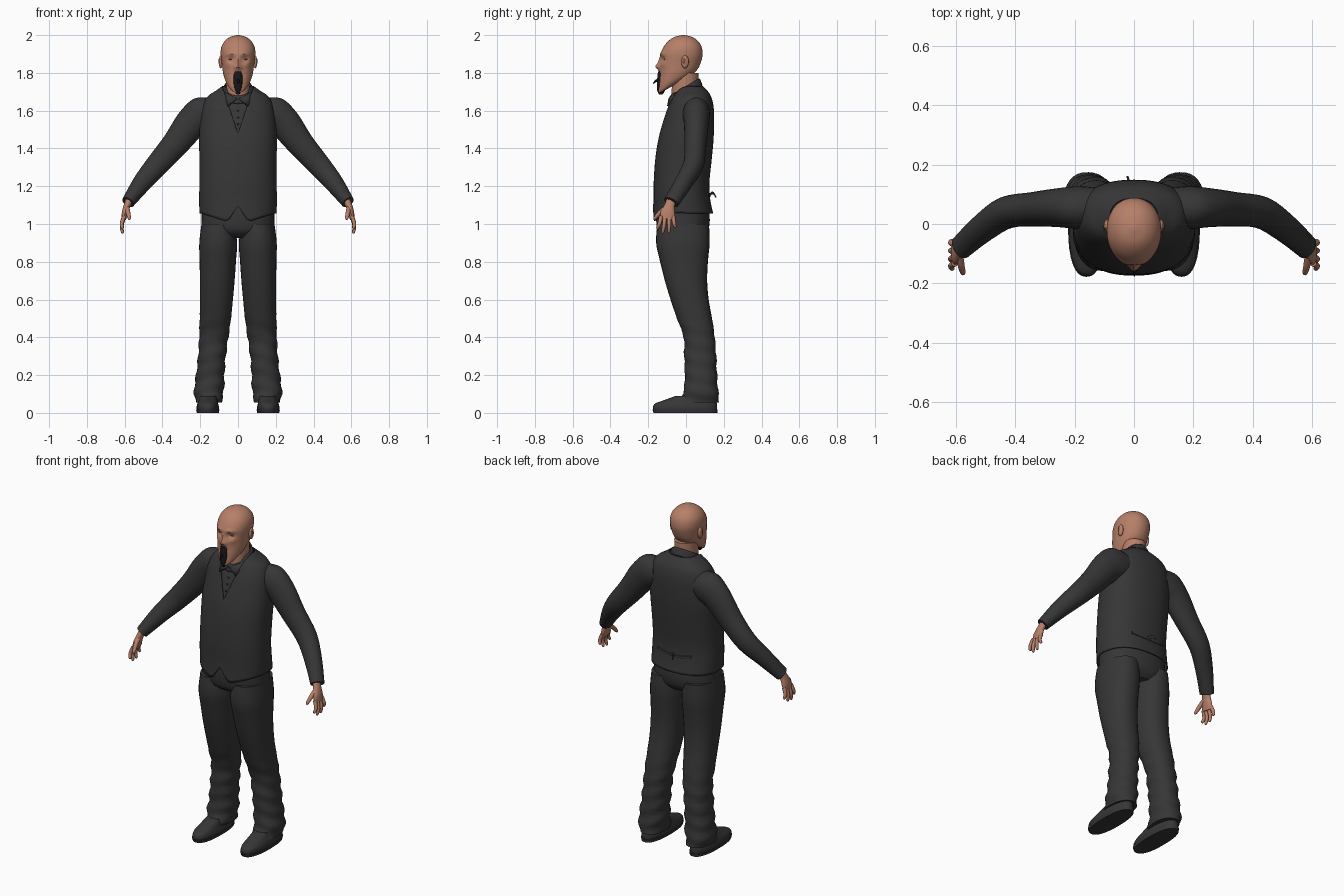
import bpy, bmesh, math
from mathutils import Vector

if "Cube" in bpy.data.objects:
    bpy.data.objects.remove(bpy.data.objects["Cube"], do_unlink=True)


def material(name, rgb):
    m = bpy.data.materials.new(name)
    m.use_nodes = True
    m.diffuse_color = (*rgb, 1)
    bsdf = m.node_tree.nodes["Principled BSDF"]
    bsdf.inputs["Base Color"].default_value = (*rgb, 1)
    bsdf.inputs["Roughness"].default_value = 0.8
    return m


SUIT = material("charcoal cloth", (0.037, 0.037, 0.038))
SKIN = material("warm skin", (0.47, 0.215, 0.14))
HAIR = material("black hair", (0.009, 0.009, 0.01))
LID = material("shaded skin", (0.2, 0.08, 0.05))


def finish(name, bm, mat, mirror=False, thick=0, angle=40):
    bmesh.ops.recalc_face_normals(bm, faces=bm.faces)
    mesh = bpy.data.meshes.new(name)
    bm.to_mesh(mesh)
    bm.free()
    mesh.materials.append(mat)
    ob = bpy.data.objects.new(name, mesh)
    bpy.context.collection.objects.link(ob)
    bpy.ops.object.select_all(action="DESELECT")
    ob.select_set(True)
    bpy.context.view_layer.objects.active = ob
    bpy.ops.object.shade_smooth_by_angle(angle=math.radians(angle))
    if thick:
        ob.modifiers.new("Thickness", "SOLIDIFY").thickness = thick
    if mirror:
        ob.modifiers.new("Mirror", "MIRROR").use_mirror_merge = False
    return ob


# A ring is a centre and two half-axes
def level(z, hw, front, back, cx=0, tilt=0):
    half = (back - front) / 2
    return Vector((cx, (front + back) / 2, z)), Vector((hw, 0, 0)), Vector((0, half, half * tilt))


def path_rings(points):
    rings = []
    for i, (x, y, z, ru, rv) in enumerate(points):
        a, b = points[max(i - 1, 0)], points[min(i + 1, len(points) - 1)]
        d = (Vector(b[:3]) - Vector(a[:3])).normalized()
        u = d.cross(Vector((0, 1, 0))).normalized()
        rings.append((Vector((x, y, z)), u * ru, u.cross(d) * rv))
    return rings


def spline(a, b, c, d, t):
    return (b * 2 + (c - a) * t + (a * 2 - b * 5 + c * 4 - d) * t * t
            + (b * 3 - a - c * 3 + d) * t ** 3) / 2


def loft(rings, n=32, sub=4, power=2.0, caps=True):
    last = len(rings) - 1
    fine = []
    for i in range(last):
        quad = [rings[min(max(i + k, 0), last)] for k in (-1, 0, 1, 2)]
        for s in range(sub):
            fine.append([spline(*[q[j] for q in quad], s / sub) for j in range(3)])
    fine.append(rings[-1])
    bm = bmesh.new()
    rows = []
    for c, u, v in fine:
        row = []
        for k in range(n):
            a = 2 * math.pi * k / n
            co, si = math.cos(a), math.sin(a)
            e = 2 / power
            row.append(bm.verts.new(c + u * math.copysign(abs(co) ** e, co)
                                    + v * math.copysign(abs(si) ** e, si)))
        rows.append(row)
    for p, q in zip(rows, rows[1:]):
        for k in range(n):
            bm.faces.new((p[k], p[(k + 1) % n], q[(k + 1) % n], q[k]))
    if caps:
        bm.faces.new(rows[0])
        bm.faces.new(rows[-1])
    return bm


def bump(p, centre, size):
    return math.exp(-sum(((a - b) / s) ** 2 for a, b, s in zip(p, centre, size)))


# Shirt body and vest share one torso profile
def torso(grow):
    rows = [(1.03, .198, -.168, .138), (1.12, .2, -.165, .122), (1.22, .198, -.165, .118),
            (1.34, .198, -.157, .13), (1.45, .2, -.14, .14), (1.55, .193, -.113, .143),
            (1.62, .182, -.09, .14), (1.67, .158, -.068, .128), (1.7, .115, -.055, .11),
            (1.725, .08, -.045, .085)]
    return [level(z, w + grow, f - grow, b + grow) for z, w, f, b in rows]


finish("shirt_body", loft(torso(-.008)[1:], 48, power=2.3), SUIT)

vest = loft(torso(0), 64, power=2.3, caps=False)
for v in vest.verts:
    if v.co.z < 1.2:
        x = abs(v.co.x)
        hem = 1.055
        if v.co.y < 0:
            hem = 1.095 - x * 1.5 if x < .055 else 1.012 + (x - .055) * .33
        v.co.z = hem + (v.co.z - 1.03) * (1.2 - hem) / .17
for s in (1, -1):
    front = [f for f in vest.faces if f.calc_center_median().y < 0]
    geom = front + list({e for f in front for e in f.edges}) + list({v for f in front for v in f.verts})
    bmesh.ops.bisect_plane(vest, geom=geom, dist=1e-5, plane_co=(0, 0, 1.48), plane_no=(3 * s, 0, -1))
opening = [f for f in vest.faces if f.calc_center_median().y < 0
           and f.calc_center_median().z > 1.48 + 3 * abs(f.calc_center_median().x)]
bmesh.ops.delete(vest, geom=opening, context="FACES")
finish("vest", vest, SUIT, thick=-.006)

# Collar band and folded points
collar = [level(1.685, .088, -.088, .088, tilt=.55), level(1.715, .08, -.086, .075, tilt=.62),
          level(1.725, .07, -.078, .066, tilt=.62)]
finish("collar", loft(collar, caps=False), SUIT, thick=.006)
flap = bmesh.new()
flap.faces.new([flap.verts.new(p) for p in
                ((.008, -.093, 1.665), (.05, -.075, 1.69), (.083, -.03, 1.705), (.055, -.1, 1.625))])
finish("collar_points", flap, SUIT, mirror=True, thick=.008)

# Shirt and vest buttons
for i in range(5):
    z = 1.6 - i * .035 if i < 3 else 1.42 - (i - 3) * .1
    y = -.09 if i == 0 else (-.103 if i == 1 else (-.114 if i == 2 else -.147 - (i - 3) * .013))
    b = bmesh.new()
    bmesh.ops.create_uvsphere(b, u_segments=10, v_segments=6, radius=.005)
    bmesh.ops.translate(b, verts=b.verts, vec=(0, y, z))
    finish(f"button_{i + 1}", b, SUIT)

# Cinch strap at the back of the vest
strap = loft(path_rings([(-.11, .112, 1.16, .008, .005), (-.04, .123, 1.15, .008, .006),
                         (.04, .123, 1.15, .008, .006), (.11, .112, 1.16, .008, .005)]), 8)
finish("back_strap", strap, SUIT)
tail = loft(path_rings([(.01, .122, 1.15, .009, .006), (-.015, .142, 1.165, .008, .004),
                        (-.022, .16, 1.14, .004, .003)]), 8)
finish("strap_tail", tail, SUIT)

# Trousers
hips = [level(.925, .1, -.1, .085), level(.96, .185, -.145, .115), level(1.02, .193, -.158, .126),
        level(1.1, .19, -.155, .118)]
finish("trouser_hips", loft(hips, 40, power=2.3), SUIT)
leg_rows = [(1.0, .088, -.152, .122, .105), (.9, .1, -.158, .125, .105), (.8, .096, -.137, .116, .107),
            (.7, .092, -.112, .112, .11), (.6, .087, -.082, .12, .114), (.5, .083, -.048, .138, .12),
            (.4, .077, -.012, .152, .128), (.3, .073, -.01, .16, .138), (.2, .075, -.006, .164, .147),
            (.12, .079, -.012, .17, .154), (.055, .068, -.036, .176, .156)]
legs = loft([level(*r) for r in leg_rows], 32, power=2.2)
for v in legs.verts:
    fade = max(0, min(1, (.55 - v.co.z) / .2))
    wave = math.sin(v.co.z * 75 + v.co.x * 22 + v.co.y * 14)
    v.co.x += fade * .004 * wave * (1 if v.co.x > .14 else -1)
    v.co.y += fade * .003 * wave * (1 if v.co.y > .07 else -1)
finish("trouser_legs", legs, SUIT, mirror=True)

# Shoes and soles
shoe_rows = [(.016, .058, -.174, .164, .16), (.032, .059, -.175, .165, .16), (.05, .055, -.163, .163, .16),
             (.068, .05, -.115, .16, .158), (.09, .045, -.055, .155, .156)]
finish("shoes", loft([level(*r) for r in shoe_rows], 32, power=2.4), SUIT, mirror=True)
sole = [level(0, .058, -.172, .166, .16), level(.018, .062, -.178, .168, .16)]
finish("soles", loft(sole, 32, sub=1, power=2.4), SUIT, mirror=True)

# Sleeves
sleeve = path_rings([(.13, .055, 1.59, .078, .068), (.19, .055, 1.578, .096, .072), (.25, .055, 1.53, .085, .066),
                     (.335, .05, 1.42, .071, .058), (.43, .038, 1.31, .061, .054),
                     (.51, -.015, 1.215, .05, .047), (.582, -.078, 1.115, .035, .042)])
finish("sleeves", loft(sleeve, 28), SUIT, mirror=True)

# Hands
palm = path_rings([(.568, -.072, 1.14, .022, .028), (.586, -.086, 1.1, .018, .027),
                   (.598, -.096, 1.06, .017, .038), (.605, -.1, 1.025, .012, .038)])
finish("palms", loft(palm, 20), SKIN, mirror=True)
fingers = [("index", -.132, -.15, .972), ("middle", -.111, -.123, .95),
           ("ring", -.089, -.09, .953), ("little", -.068, -.058, .978)]
for name, y0, y1, z in fingers:
    mid = (y0 + y1) / 2
    pts = [(.603, y0, 1.04, .011, .011), (.616, mid, (1.03 + z) / 2, .01, .01),
           (.612, y1, z + .008, .008, .008), (.611, y1, z, .003, .003)]
    finish(name + "_fingers", loft(path_rings(pts), 12), SKIN, mirror=True)
thumb = [(.588, -.1, 1.09, .013, .013), (.582, -.138, 1.06, .012, .012),
         (.576, -.163, 1.032, .009, .009), (.575, -.17, 1.022, .003, .003)]
finish("thumbs", loft(path_rings(thumb), 12), SKIN, mirror=True)

# Neck and head
neck = [level(1.62, .065, -.07, .075), level(1.7, .062, -.076, .066), level(1.8, .064, -.07, .066)]
finish("neck", loft(neck), SKIN)
head_rows = [(1.705, .016, -.142, -.095, 0, .5), (1.725, .042, -.146, -.03, 0, .48),
             (1.758, .065, -.145, .03, 0, .35), (1.8, .079, -.141, .062, 0, .2),
             (1.85, .086, -.138, .08, 0, .1), (1.9, .092, -.134, .088, 0, 0),
             (1.94, .087, -.117, .082, 0, 0), (1.97, .069, -.092, .062, 0, 0),
             (1.99, .042, -.062, .033, 0, 0), (2.0, .008, -.022, -.006, 0, 0)]
head = loft([level(*r) for r in head_rows], 64, sub=6, power=2.1)
for v in head.verts:
    p = (abs(v.co.x), v.co.y, v.co.z)
    v.co.y += (.014 * bump(p, (.037, -.13, 1.872), (.02, .05, .014))
               - .007 * bump(p, (.035, -.13, 1.9), (.03, .05, .01))
               - .022 * bump(p, (0, -.14, 1.832), (.014, .05, .017))
               - .009 * bump(p, (0, -.14, 1.86), (.01, .05, .022))
               - .006 * bump(p, (.018, -.14, 1.828), (.008, .05, .008))
               - .006 * bump(p, (.05, -.12, 1.845), (.018, .05, .016))
               + .007 * bump(p, (0, -.14, 1.79), (.025, .05, .008)))
finish("head", head, SKIN)


def ball(name, mat, centre, size, mirror=False):
    b = bmesh.new()
    bmesh.ops.create_uvsphere(b, u_segments=16, v_segments=10, radius=1)
    for v in b.verts:
        v.co = Vector(centre) + Vector(a * s for a, s in zip(v.co, size))
    finish(name, b, mat, mirror)


# Ears and closed eyes
ball("ears", SKIN, (.091, -.005, 1.858), (.011, .02, .034), True)
ball("ear_hollows", LID, (.098, -.009, 1.862), (.005, .01, .018), True)
ball("eyelids", LID, (.036, -.112, 1.871), (.015, .006, .003), True)

# Goatee with a wispy curl
goatee = [level(1.685, .008, -.143, -.125), level(1.71, .02, -.153, -.11), level(1.75, .025, -.154, -.11),
          level(1.785, .024, -.151, -.11), level(1.808, .016, -.148, -.12)]
finish("goatee", loft(goatee, 20), HAIR)
wisp = [(0, -.14, 1.765, .008, .008), (.002, -.16, 1.757, .006, .006), (0, -.175, 1.742, .002, .002)]
finish("goatee_curl", loft(path_rings([(x + .0005 * i, y, z, a, b) for i, (x, y, z, a, b) in enumerate(wisp)]), 8), HAIR)
